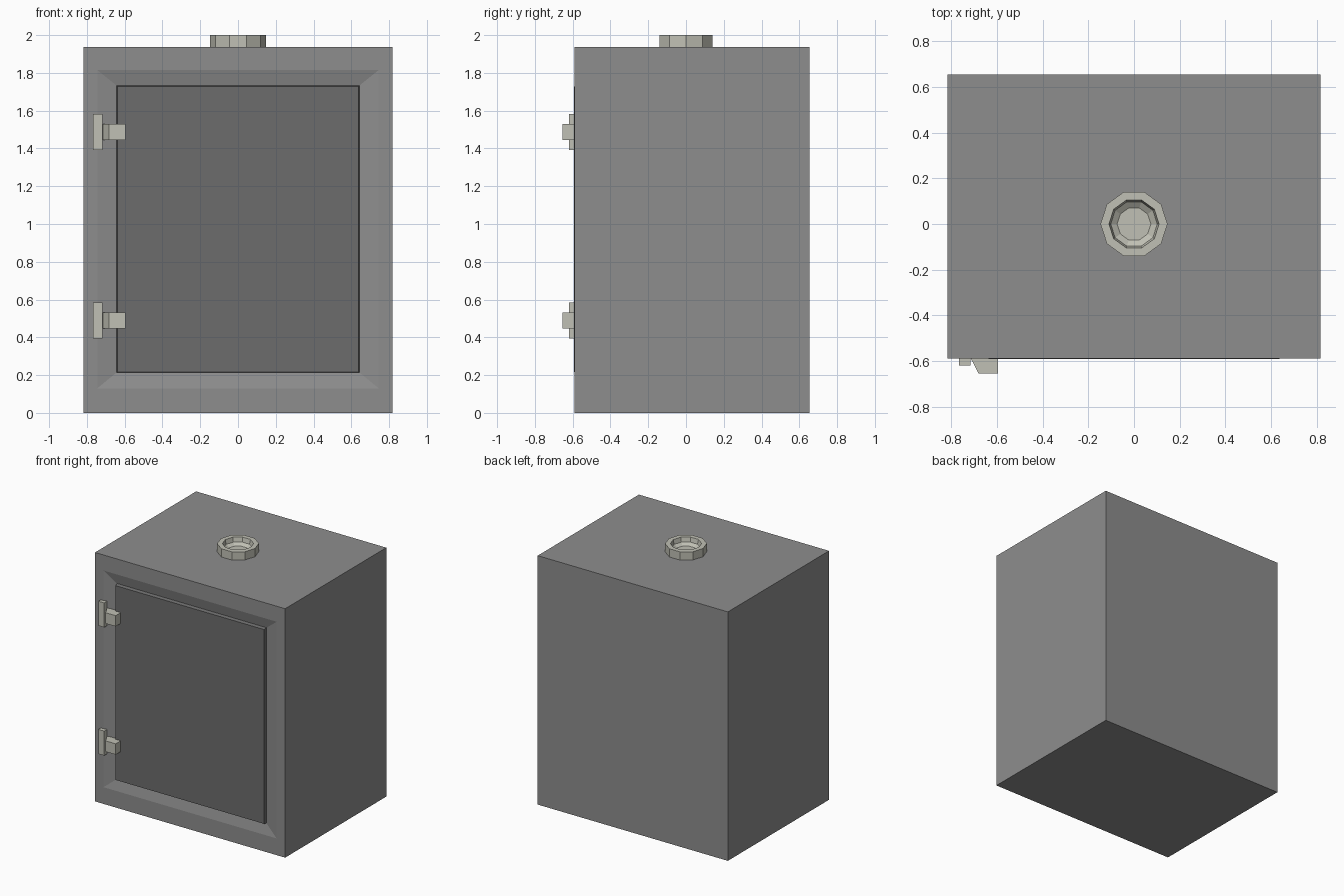
import bpy, bmesh, math

if "Cube" in bpy.data.objects:
    bpy.data.objects.remove(bpy.data.objects["Cube"])


def material(name, rgb):
    m = bpy.data.materials.new(name)
    m.diffuse_color = (*rgb, 1)
    m.use_nodes = True
    m.node_tree.nodes["Principled BSDF"].inputs["Base Color"].default_value = m.diffuse_color
    return m


grey = material("body grey", (0.27, 0.27, 0.27))
dark = material("door dark grey", (0.15, 0.15, 0.15))
pale = material("pale metal", (0.53, 0.53, 0.46))


def loft(name, rings, mat, cap=True):
    """Skin a chain of equal-length point rings and cap both ends."""
    bm = bmesh.new()
    loops = [[bm.verts.new(p) for p in r] for r in rings]
    for a, b in zip(loops, loops[1:]):
        for i in range(len(a)):
            j = (i + 1) % len(a)
            bm.faces.new((a[i], a[j], b[j], b[i]))
    bm.faces.new(loops[0])
    bm.faces.new(loops[-1])
    bmesh.ops.recalc_face_normals(bm, faces=bm.faces)
    me = bpy.data.meshes.new(name)
    bm.to_mesh(me)
    bm.free()
    me.materials.append(mat)
    ob = bpy.data.objects.new(name, me)
    bpy.context.collection.objects.link(ob)
    return ob


def rect(x, z0, z1, y):
    return [(-x, y, z0), (x, y, z0), (x, y, z1), (-x, y, z1)]


def box(name, x0, x1, y0, y1, z0, z1, mat):
    return loft(name, [[(x0, y, z0), (x1, y, z0), (x1, y, z1), (x0, y, z1)]
                       for y in (y0, y1)], mat)


FRONT, BACK, TOP = -0.589, 0.654, 1.936

# Body with a shallow bevelled recess in the front
loft("body", [rect(0.818, 0, TOP, BACK), rect(0.818, 0, TOP, FRONT),
              rect(0.745, 0.13, 1.815, FRONT), rect(0.645, 0.212, 1.735, FRONT + 0.02)], grey)

# Door panel standing up out of the recess
loft("door_panel", [rect(0.643, 0.213, 1.735, FRONT + 0.022),
                    rect(0.638, 0.216, 1.727, FRONT - 0.003)], dark)

# Hinges: upright plate and a wedge-ended block
for label, z in (("lower", 0.49), ("upper", 1.487)):
    box(label + "_hinge_plate", -0.767, -0.717, -0.62, FRONT + 0.005, z - 0.095, z + 0.095, pale)
    outline = [(-0.715, FRONT + 0.01), (-0.715, FRONT), (-0.682, -0.654),
               (-0.595, -0.654), (-0.595, FRONT + 0.01)]
    loft(label + "_hinge_block", [[(x, y, z + s * 0.042) for x, y in outline]
                                  for s in (-1, 1)], pale)

# Ten-sided vent collar with a stepped hollow
profile = [(0.147, TOP - 0.003), (0.147, 2.0), (0.11, 2.0), (0.102, 1.965), (0.074, 1.946)]
loft("vent_collar", [[(r * math.cos(math.tau * i / 10), r * math.sin(math.tau * i / 10), z)
                      for i in range(10)] for r, z in profile], pale)
